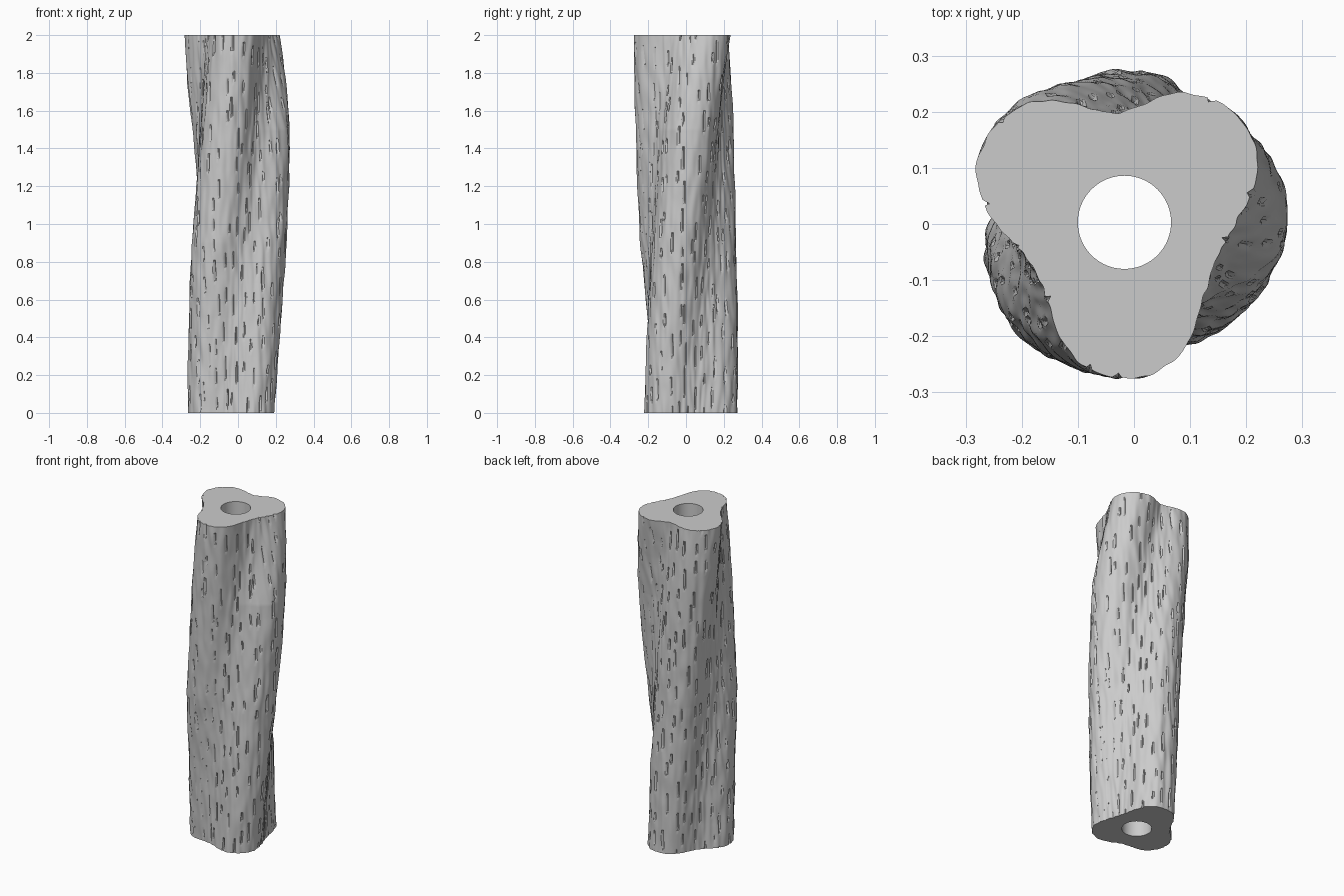
import bpy, bmesh, math, random
from mathutils import Vector, noise

random.seed(7)
cube = bpy.data.objects.get("Cube")
if cube:
    bpy.data.objects.remove(cube)

AROUND, UP, HEIGHT = 320, 220, 2.0
CENTRE = (-0.017, 0.003)
BORE = 0.083

# Each lobe as (height, direction in degrees, reach) keys: the trunk twists
LOBES = [
    [(0, -50, 0.25), (0.5, -33, 0.263), (1.0, -11, 0.28), (1.5, 7, 0.293),
     (1.75, 24, 0.28), (2, 43, 0.275)],
    [(0, 84, 0.27), (0.5, 92, 0.27), (0.9, 104, 0.263), (1.3, 120, 0.268),
     (1.75, 139, 0.288), (2, 147, 0.287)],
    [(0, 200, 0.255), (0.5, 213, 0.262), (0.9, 230, 0.275), (1.3, 246, 0.272),
     (2, 271, 0.277)],
]


def interpolate(keys, z):
    for (z0, *low), (z1, *high) in zip(keys, keys[1:]):
        if z <= z1:
            t = (z - z0) / (z1 - z0)
            return [a + (b - a) * t for a, b in zip(low, high)]
    return keys[-1][1:]


def trunk_radius(angle, z, lobes):
    # Hollows between the lobes are shallower at mid height
    valley = 0.174 + 0.016 * math.sin(math.pi * z / HEIGHT)
    r = valley
    for direction, reach in lobes:
        d = (angle - direction + 180) % 360 - 180
        r += (reach - valley) * math.exp(-abs(d / 38) ** 2.6)
    # Lumpy bark, fine only
    a = math.radians(angle)
    return r + 0.006 * noise.noise(Vector((math.cos(a) * 9, math.sin(a) * 9, z * 7)))


# Staggered, slanted upright slots in the bark, as grid cells to push inward
slots = {}
for col in range(0, AROUND, 12):
    row = random.randint(-14, 6)
    while row < UP:
        length = random.randint(4, 12)
        start = col + random.randint(-5, 5)
        depth = random.uniform(0.006, 0.011)
        for i in range(2):
            for j in range(row + 2 * i, row + length + 2 * i):
                slots[(start + i) % AROUND, j] = depth * (0.4 + 0.6 * i)
        row += length + random.randint(6, 17)

# Trunk: bark wall, bore wall and the two flat ends
bm = bmesh.new()


def ring(radius, z):
    verts = []
    for i in range(AROUND):
        a = math.tau * i / AROUND
        r = radius(i)
        verts.append(bm.verts.new((CENTRE[0] + r * math.cos(a),
                                   CENTRE[1] + r * math.sin(a), z)))
    return verts


def join(lower, upper):
    for i in range(AROUND):
        k = (i + 1) % AROUND
        bm.faces.new((lower[i], lower[k], upper[k], upper[i]))


def bark(j):
    z = HEIGHT * j / UP
    lobes = [interpolate(keys, z) for keys in LOBES]
    return ring(lambda i: trunk_radius(360 * i / AROUND, z, lobes)
                - slots.get((i, j), 0), z)


rings = [bark(j) for j in range(UP + 1)]
rings.append(ring(lambda i: BORE, HEIGHT))
rings.insert(0, ring(lambda i: BORE, 0))
for lower, upper in zip(rings, rings[1:]):
    join(lower, upper)
join(rings[-1], rings[0])
bmesh.ops.recalc_face_normals(bm, faces=bm.faces)

mesh = bpy.data.meshes.new("twisted_trunk")
bm.to_mesh(mesh)
bm.free()
trunk = bpy.data.objects.new("twisted_trunk", mesh)
bpy.context.collection.objects.link(trunk)

# Plain grey bark
grey = bpy.data.materials.new("bark_grey")
grey.use_nodes = True
colour = (0.6, 0.6, 0.6, 1)
grey.diffuse_color = colour
grey.node_tree.nodes["Principled BSDF"].inputs["Base Color"].default_value = colour
mesh.materials.append(grey)

bpy.context.view_layer.objects.active = trunk
trunk.select_set(True)
bpy.ops.object.shade_smooth_by_angle(angle=math.radians(35))
